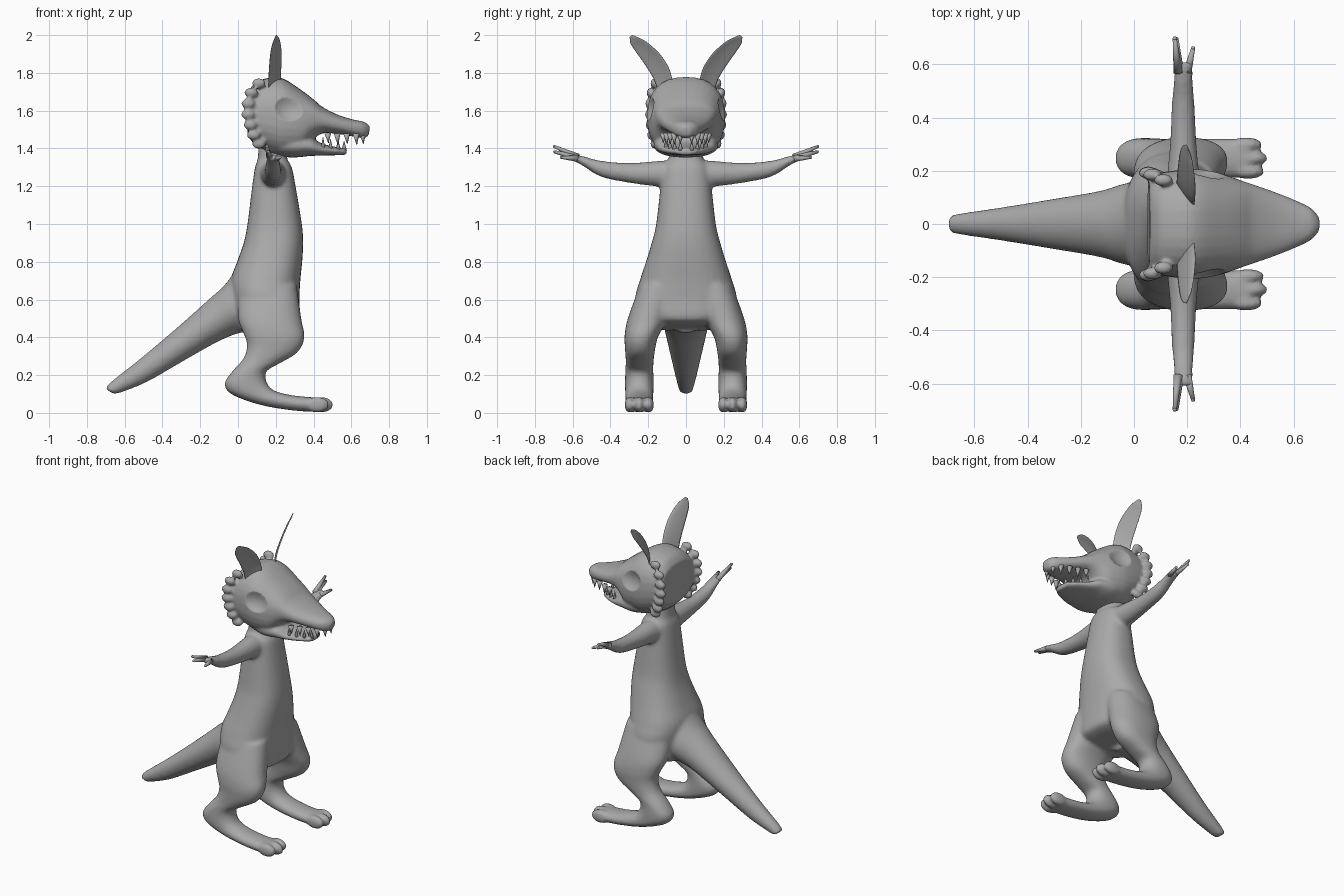
import bpy, bmesh, math
from mathutils import Vector, Matrix

grey = bpy.data.materials.new("plain grey")
grey.diffuse_color = (0.4, 0.4, 0.4, 1)


def finish(bm, name):
    bmesh.ops.recalc_face_normals(bm, faces=bm.faces)
    me = bpy.data.meshes.new(name)
    bm.to_mesh(me)
    bm.free()
    for p in me.polygons:
        p.use_smooth = True
    me.materials.append(grey)
    ob = bpy.data.objects.new(name, me)
    bpy.context.collection.objects.link(ob)
    return ob


def spline(rows, steps=5):
    """Smooth interpolation between rows of numbers."""
    out = []
    for i in range(len(rows) - 1):
        p = [rows[max(0, min(len(rows) - 1, i + k))] for k in (-1, 0, 1, 2)]
        for s in range(steps):
            t = s / steps
            out.append([0.5 * (2 * b + (c - a) * t + (2 * a - 5 * b + 4 * c - d) * t * t
                               + (3 * b - a - 3 * c + d) * t ** 3) for a, b, c, d in zip(*p)])
    return out + [list(rows[-1])]


def loft(bm, rows, sign=1, power=2.0, swap=False, n=32):
    """Row: two outline points (x, z, x, z), side centre, side half width."""
    rings = []
    for ax, az, bx, bz, yc, hw in spline(rows):
        ring = []
        for k in range(n):
            a = 2 * math.pi * k / n
            c, s = math.cos(a), math.sin(a)
            c = math.copysign(abs(c) ** (2 / power), c)
            s = math.copysign(abs(s) ** (2 / power), s)
            x = (ax + bx) / 2 + c * (bx - ax) / 2
            z = (az + bz) / 2 + c * (bz - az) / 2
            y = yc + s * hw
            co = (y, x * sign, z) if swap else (x, y * sign, z)
            ring.append(bm.verts.new(co))
        rings.append(ring)
    for r, q in zip(rings, rings[1:]):
        for k in range(n):
            bm.faces.new((r[k], r[(k + 1) % n], q[(k + 1) % n], q[k]))
    bm.faces.new(rings[0])
    bm.faces.new(rings[-1])


def ball(bm, loc, size):
    m = Matrix.Translation(loc) @ Matrix.Diagonal((*size, 1))
    bmesh.ops.create_uvsphere(bm, u_segments=20, v_segments=12, radius=1, matrix=m)


def rod(bm, a, b, r1, r2, n=10):
    a, b = Vector(a), Vector(b)
    m = Matrix.Translation((a + b) / 2) @ (b - a).to_track_quat('Z', 'Y').to_matrix().to_4x4()
    bmesh.ops.create_cone(bm, cap_ends=True, segments=n, radius1=r1, radius2=r2,
                          depth=(b - a).length, matrix=m)


def fuse(ob, voxel, cutters=(), smooth=6):
    m = ob.modifiers.new("fuse", 'REMESH')
    m.mode = 'VOXEL'
    m.voxel_size = voxel
    m.use_smooth_shade = True
    for c in cutters:
        b = ob.modifiers.new("socket", 'BOOLEAN')
        b.operation = 'DIFFERENCE'
        b.object = c
    s = ob.modifiers.new("soften", 'SMOOTH')
    s.factor = 0.5
    s.iterations = smooth


# Body: torso, tail, legs and arms fused into one skin
bm = bmesh.new()
loft(bm, [(-.0, .43, .27, .47, 0, .15), (-.02, .5, .325, .5, 0, .22), (-.035, .6, .325, .6, 0, .268),
          (-.04, .7, .33, .7, 0, .245), (-.005, .8, .34, .8, 0, .212), (.03, .9, .345, .9, 0, .182),
          (.05, 1.0, .338, 1.0, 0, .158), (.075, 1.2, .305, 1.2, 0, .135),
          (.09, 1.3, .285, 1.3, 0, .122), (.105, 1.35, .26, 1.35, 0, .09),
          (.11, 1.46, .26, 1.46, 0, .085)], power=2.4)
loft(bm, [(.12, .42, .06, .86, 0, .15), (.02, .425, -.06, .69, 0, .155), (-.1, .38, -.15, .605, 0, .125),
          (-.28, .28, -.33, .445, 0, .094), (-.48, .165, -.52, .285, 0, .062),
          (-.62, .108, -.66, .175, 0, .042), (-.66, .1, -.705, .13, 0, .034)])
for s in (1, -1):
    loft(bm, [(.0, .64, .31, .68, .14, .11), (.0, .5, .335, .5, .2, .108), (.03, .42, .352, .4, .235, .09),
              (.048, .36, .315, .32, .243, .08), (.03, .29, .225, .265, .245, .074),
              (-.03, .22, .155, .225, .247, .074), (-.07, .16, .145, .19, .247, .076),
              (-.05, .11, .155, .155, .247, .076), (.03, .07, .18, .125, .247, .074),
              (.15, .035, .23, .105, .247, .073), (.3, .012, .31, .09, .247, .073),
              (.43, .004, .43, .08, .247, .072)], s, 2.3)
    # Toes
    for y, x in ((.196, .478), (.247, .492), (.299, .47)):
        ball(bm, (x - .05, y * s, .043), (.064, .027, .043))
    # Arms
    loft(bm, [(.06, 1.18, .06, 1.335, .185, .075), (.13, 1.195, .13, 1.335, .185, .066),
              (.3, 1.218, .3, 1.323, .185, .05), (.45, 1.25, .45, 1.335, .185, .043),
              (.55, 1.31, .54, 1.358, .185, .036), (.61, 1.34, .605, 1.372, .187, .034)],
         s, swap=True)
fuse(finish(bm, "body"), .011)

# Fingers
bm = bmesh.new()
for s in (1, -1):
    for a, b in (((.165, .57, 1.355), (.153, .697, 1.41)), ((.172, .57, 1.35), (.16, .695, 1.382)),
                 ((.2, .57, 1.345), (.222, .66, 1.353))):
        a, b = (a[0], a[1] * s, a[2]), (b[0], b[1] * s, b[2])
        rod(bm, a, b, .017, .008)
        ball(bm, b, (.008, .008, .008))
finish(bm, "fingers")

# Eye socket cutters
sockets = []
for s in (1, -1):
    bm = bmesh.new()
    ball(bm, (.285, .228 * s, 1.62), (.1, .065, .082))
    c = finish(bm, "socket_cutter")
    c.hide_render = True
    c.hide_viewport = True
    sockets.append(c)

# Head: skull with upper snout, lower jaw and scalloped rim
bm = bmesh.new()
loft(bm, [(.05, 1.47, .06, 1.71, 0, .175), (.1, 1.41, .1, 1.755, 0, .193), (.2, 1.36, .19, 1.778, 0, .205),
          (.27, 1.355, .25, 1.765, 0, .204), (.34, 1.375, .33, 1.713, 0, .188),
          (.4, 1.45, .4, 1.66, 0, .165), (.45, 1.48, .45, 1.618, 0, .148),
          (.52, 1.478, .53, 1.578, 0, .122), (.6, 1.465, .61, 1.553, 0, .09),
          (.66, 1.455, .67, 1.54, 0, .06), (.69, 1.465, .7, 1.515, 0, .025)], power=2.4)
loft(bm, [(.15, 1.37, .15, 1.5, 0, .13), (.28, 1.352, .28, 1.49, 0, .17), (.38, 1.36, .38, 1.465, 0, .158),
          (.44, 1.362, .44, 1.428, 0, .132), (.52, 1.364, .52, 1.408, 0, .092),
          (.575, 1.366, .575, 1.4, 0, .05)], power=2.3)
for s in (1, -1):
    for x, y, z in ((.11, .165, 1.745), (.07, .185, 1.695), (.054, .192, 1.637), (.053, .193, 1.58),
                    (.065, .19, 1.525), (.082, .182, 1.472), (.11, .165, 1.425)):
        ball(bm, (x, y * s, z), (.037, .024, .027))
fuse(finish(bm, "head"), .009, sockets, 4)

# Teeth along both jaws
bm = bmesh.new()
for s in (1, -1):
    for x, y, l in ((.66, .03, .045), (.625, .062, .05), (.575, .083, .045), (.525, .102, .05), (.475, .12, .04)):
        rod(bm, (x, y * s, 1.48), (x + .004, y * s, 1.468 - l), .018, .001, 8)
    for x, y, z in ((.562, .03, 1.44), (.53, .06, 1.445), (.49, .085, 1.45), (.45, .105, 1.46)):
        rod(bm, (x, y * s, 1.39), (x, y * s, z), .014, .001, 8)
finish(bm, "teeth")

# Ears: thin curved leaves turned outward
for s, name in ((1, "left_ear"), (-1, "right_ear")):
    bm = bmesh.new()
    across = Vector((.55, -.62 * s, .5)).normalized()
    rings = []
    for x, y, z, w in spline([(.195, .1, 1.72, .058), (.197, .125, 1.8, .06), (.2, .172, 1.875, .058),
                              (.2, .232, 1.94, .046), (.2, .27, 1.972, .03), (.2, .292, 1.995, .006)]):
        out = Vector((-.25, .75 * s, -.6)).normalized()
        ring = []
        for k in range(16):
            a = 2 * math.pi * k / 16
            u = math.cos(a)
            cup = .016 * (u * u - .5) * w / .06
            ring.append(bm.verts.new(Vector((x, y * s, z)) + across * u * w
                                     + out * (cup + .009 * math.sin(a))))
        rings.append(ring)
    for r, q in zip(rings, rings[1:]):
        for k in range(16):
            bm.faces.new((r[k], r[(k + 1) % 16], q[(k + 1) % 16], q[k]))
    bm.faces.new(rings[0])
    bm.faces.new(rings[-1])
    finish(bm, name)
